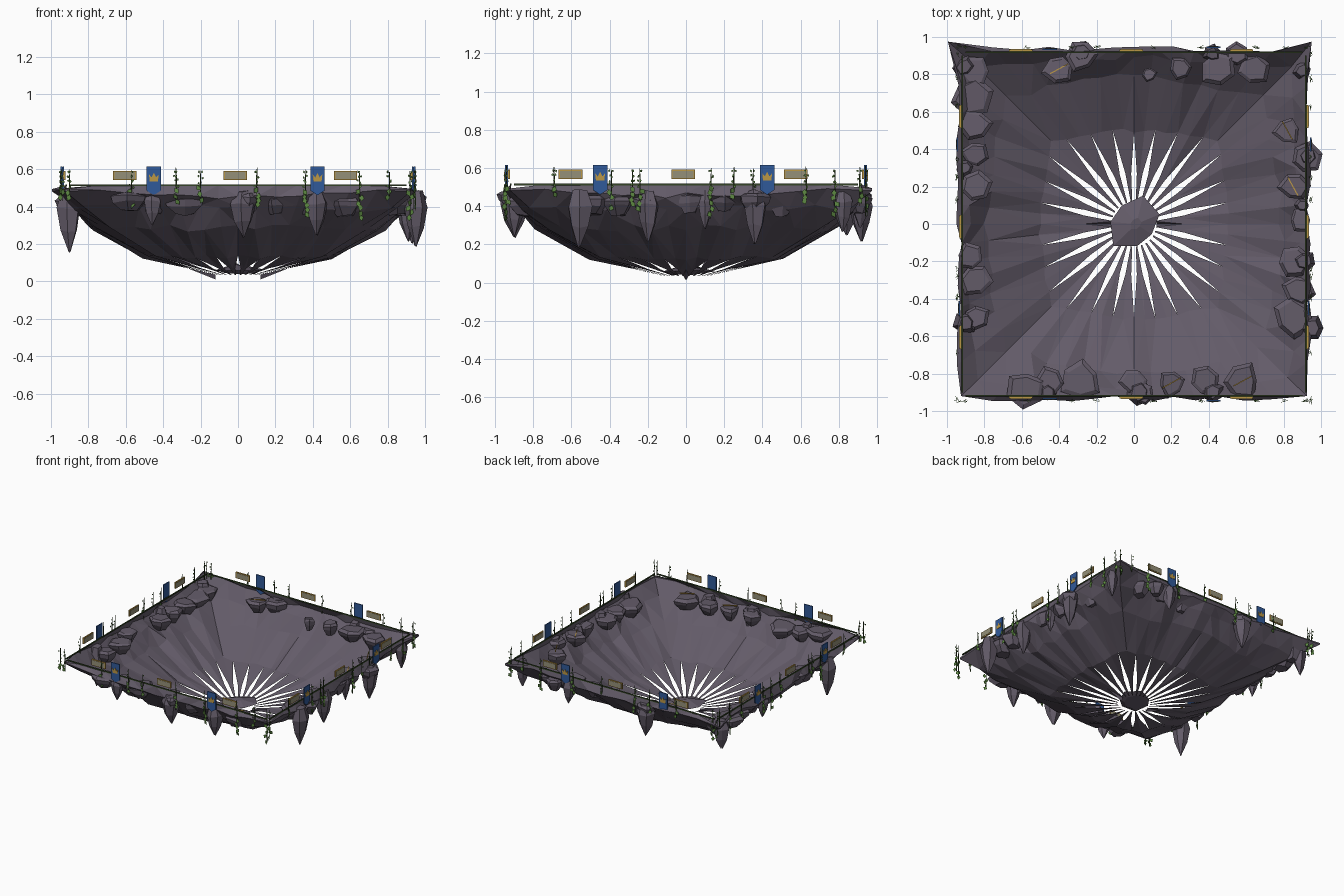
import bpy, bmesh, math, random
from mathutils import Matrix, Vector

random.seed(4)
cube = bpy.data.objects.get("Cube")
if cube:
    bpy.data.objects.remove(cube, do_unlink=True)


def material(name, rgb):
    m = bpy.data.materials.new(name)
    m.use_nodes = True
    m.diffuse_color = (*rgb, 1)
    m.node_tree.nodes["Principled BSDF"].inputs["Base Color"].default_value = (*rgb, 1)
    return m


ROCK = material("slate rock", (0.125, 0.105, 0.14))
BLUE = material("banner blue", (0.03, 0.1, 0.32))
GOLD = material("gold", (0.5, 0.31, 0.06))
TAN = material("plaque tan", (0.3, 0.28, 0.19))
STEM = material("vine stem", (0.035, 0.06, 0.02))
LEAF = material("leaf green", (0.11, 0.25, 0.055))


def finish(bm, name, mats, recalc=True):
    if recalc:
        bmesh.ops.recalc_face_normals(bm, faces=bm.faces)
    mesh = bpy.data.meshes.new(name)
    bm.to_mesh(mesh)
    bm.free()
    for m in mats:
        mesh.materials.append(m)
    ob = bpy.data.objects.new(name, mesh)
    bpy.context.collection.objects.link(ob)


def jit(a):
    return random.uniform(-a, a)


def side(k, x=0, out=0.93, z=0):
    # frame on rim side k, local -y facing outward
    return Matrix.Rotation(k * math.pi / 2, 4, "Z") @ Matrix.Translation((x, -out, z))


def aligned(k, x):
    # same world position on opposite sides
    return x if k < 2 else -x


def prism(bm, pts, y0, y1, mat, index=0):
    # extrude an xz outline from y0 to y1
    a = [bm.verts.new(mat @ Vector((x, y0, z))) for x, z in pts]
    b = [bm.verts.new(mat @ Vector((x, y1, z))) for x, z in pts]
    n = len(pts)
    faces = [bm.faces.new(a), bm.faces.new(b[::-1])]
    faces += [bm.faces.new((a[i], b[i], b[(i + 1) % n], a[(i + 1) % n])) for i in range(n)]
    for f in faces:
        f.material_index = index


def rect(w, z0, z1):
    return [(-w / 2, z0), (w / 2, z0), (w / 2, z1), (-w / 2, z1)]


def lathe_rock(bm, rings, sides, mat, rough):
    # rings of (dx, z, radius); faceted, irregular, capped
    turn = random.random()
    wob = [1 + jit(rough) for _ in range(sides)]
    loops = []
    for dx, z, r in rings:
        loops.append([bm.verts.new(mat @ Vector((
            dx + r * wob[i] * math.cos(turn + math.tau * i / sides),
            r * wob[i] * math.sin(turn + math.tau * i / sides),
            z + jit(0.008)))) for i in range(sides)])
    for lo, hi in zip(loops, loops[1:]):
        for i in range(sides):
            j = (i + 1) % sides
            bm.faces.new((lo[i], lo[j], hi[j], hi[i]))
    bm.faces.new(loops[0])
    bm.faces.new(loops[-1])


# Bowl shell: (half size, height, squareness, roughness), rounder lower down
RINGS = [(0.915, 0.515, 1, 0), (0.935, 0.455, 1, 0.015), (0.885, 0.39, 0.8, 0.02),
         (0.79, 0.285, 0.5, 0.02), (0.5, 0.13, 0.65, 0.012)]
FINGERS = [(0.27, 0.07, 0.3, 0.5), (0.12, 0.035, 0, 0.3)]
SECTORS = 28
COLS = SECTORS * 2


def ring_point(a, s, z, q):
    c, d = math.cos(a), math.sin(a)
    k = s * (1 - q + q / max(abs(c), abs(d)))
    return Vector((c * k, d * k, z))


bm = bmesh.new()
grid = []
for s, z, q, rough in RINGS:
    row = []
    for i in range(COLS):
        p = ring_point(math.tau * i / COLS, s + jit(rough), z + jit(rough), q)
        off = abs(i % (COLS // 4) - COLS // 8)
        if s > 0.9:
            # the lip thins out into sharp corners
            p.z += max(0, 1 - off / 4) * (0.5 - p.z) * (z < 0.5)
            if off == 0:
                p.x = math.copysign(0.925, p.x)
                p.y = -0.92
                if i < COLS / 2:
                    p.x, p.y = (-0.995 if p.x < 0 else 0.95), 0.975
                p.z = z * 0.2 + 0.39
        row.append(bm.verts.new(p))
    grid.append(row)
for a, b in zip(grid, grid[1:]):
    for i in range(COLS):
        j = (i + 1) % COLS
        bm.faces.new((a[i], a[j], b[j], b[i]))
# Tapered fingers toward the middle; the two along x stay joined and dip lowest
for k in range(SECTORS):
    mid = 2 * k + 1
    prev = [grid[-1][2 * k], grid[-1][mid], grid[-1][(mid + 1) % COLS]]
    for s, z, q, keep in FINGERS:
        row = []
        for t in (-1, 0, 1):
            edge = (mid + t) % (COLS // 2) == 0
            a = math.tau * (mid + t * (1 if edge else keep)) / COLS
            row.append(bm.verts.new(ring_point(a, s, 0.01 if edge and s < 0.2 else z, q)))
        for c in (0, 1):
            bm.faces.new((prev[c], prev[c + 1], row[c + 1], row[c]))
        prev = row
bmesh.ops.triangulate(bm, faces=bm.faces)
for f in bm.faces:
    f.normal_update()
    if f.normal.z < 0:
        f.normal_flip()
finish(bm, "bowl_shell", [ROCK], recalc=False)

# Keystone at the bottom of the bowl
bm = bmesh.new()
lathe_rock(bm, [(0, 0.045, 0.09), (0, 0.06, 0.135), (0.01, 0.09, 0.03)], 7, Matrix(), 0.2)
finish(bm, "bottom_keystone", [ROCK])

# Boulders along the rim: position along side, distance out, radius
BOULDERS = [
    [(-0.45, 0.84, 0.07), (-0.28, 0.84, 0.1), (0.0, 0.84, 0.07), (0.2, 0.85, 0.07),
     (0.38, 0.83, 0.08), (0.58, 0.84, 0.09), (-0.58, 0.88, 0.09), (0.05, 0.91, 0.06)],
    [(-0.5, 0.85, 0.1), (-0.35, 0.88, 0.08), (-0.2, 0.85, 0.09), (0.2, 0.86, 0.08),
     (0.35, 0.92, 0.08), (0.5, 0.82, 0.07), (0.02, 0.89, 0.06)],
    [(-0.64, 0.83, 0.09), (-0.45, 0.83, 0.09), (-0.25, 0.83, 0.06), (0.4, 0.83, 0.08),
     (0.28, 0.9, 0.08), (-0.55, 0.91, 0.06), (-0.08, 0.8, 0.04)],
    [(-0.82, 0.85, 0.08), (-0.68, 0.87, 0.1), (-0.53, 0.85, 0.08), (-0.37, 0.85, 0.07),
     (-0.2, 0.85, 0.09), (0.18, 0.88, 0.07), (0.3, 0.85, 0.08), (0.5, 0.85, 0.07)],
]
bm = bmesh.new()
for k, row in enumerate(BOULDERS):
    for x, out, r in row:
        lathe_rock(bm, [(0, -0.05, r * 0.5), (0, 0.0, r * 0.95), (0, 0.03, r * 1.05),
                        (0, 0.045, r * 0.8)], 6, side(k, x, out, 0.415 + jit(0.015)), 0.2)
finish(bm, "rim_boulders", [ROCK])

# Gold veins lying on a few boulders
bm = bmesh.new()
for k, x, out in [(0, 0.2, 0.85), (0, 0.58, 0.84), (1, 0.2, 0.85), (1, 0.5, 0.82), (2, 0.4, 0.83)]:
    m = side(k, x, out, 0.467) @ Matrix.Rotation(0.5, 4, "Z")
    prism(bm, rect(0.11, 0, 0.008), -0.003, 0.003, m)
finish(bm, "gold_veins", [GOLD])

# Hanging rock spikes: side, along, tip height, radius, distance out
SPIKES = [
    (0, -0.46, 0.30, 0.05, 0.90), (0, 0.03, 0.24, 0.07, 0.90), (0, 0.42, 0.25, 0.06, 0.90),
    (1, -0.56, 0.19, 0.07, 0.95), (1, -0.2, 0.22, 0.065, 0.91), (1, 0.1, 0.28, 0.04, 0.90),
    (1, 0.36, 0.21, 0.065, 0.93), (1, 0.82, 0.27, 0.05, 0.90),
    (2, 0.28, 0.22, 0.07, 0.92), (2, -0.42, 0.29, 0.05, 0.91),
    (3, 0.53, 0.16, 0.065, 0.90), (3, -0.3, 0.3, 0.045, 0.90), (3, -0.84, 0.25, 0.06, 0.91),
]
bm = bmesh.new()
for k, x, tip, r, out in SPIKES:
    h = 0.48 - tip
    lathe_rock(bm, [(0, 0.48, r * 0.6), (0, 0.48 - h * 0.28, r),
                    (0, 0.48 - h * 0.65, r * 0.7), (0, tip, r * 0.1)],
               6, side(k, x, out), 0.15)
finish(bm, "hanging_spikes", [ROCK])

# Banners with a crown plate, and framed plaques, repeated on each side
CROWN = [(-0.022, 0.535), (0.022, 0.535), (0.026, 0.572), (0.012, 0.556),
         (0, 0.58), (-0.012, 0.556), (-0.026, 0.572)]
banners, plaques = bmesh.new(), bmesh.new()
for k in range(4):
    for x in (-0.45, 0.425):
        m = side(k, aligned(k, x), 0.945 if x > 0 else 0.935)
        prism(banners, [(-0.038, 0.615), (-0.038, 0.485), (0, 0.46), (0.038, 0.485),
                        (0.038, 0.615)], -0.004, 0.004, m)
        prism(banners, CROWN, -0.007, -0.004, m, 1)
    for x in (-0.605, -0.015, 0.575):
        m = side(k, aligned(k, x), 0.928)
        prism(plaques, rect(0.124, 0.541, 0.591), -0.005, 0.005, m)
        prism(plaques, rect(0.11, 0.547, 0.585), -0.007, 0.007, m, 1)
finish(banners, "crown_banners", [BLUE, GOLD])
finish(plaques, "rim_plaques", [GOLD, TAN])

# Vines: a runner along each rim edge, thin stems, and leaves on the hanging part
VINES = [(-0.94, -0.9, -0.57, -0.33, -0.2, 0.1, 0.36, 0.65, 0.81, 0.92),
         (-0.94, -0.69, -0.39, -0.28, -0.24, 0.13, 0.25, 0.35, 0.63, 0.78, 0.91)]
bm = bmesh.new()
for k in range(4):
    prism(bm, rect(1.8, 0.509, 0.518), -0.004, 0.004, side(k, 0, 0.917))
    for x in VINES[k % 2]:
        low = random.uniform(0.33, 0.46)
        m = side(k, aligned(k, x), 0.94)
        prism(bm, [(-0.003, 0.61), (0.003, 0.52), (0.002, low), (-0.002, low),
                   (-0.003, 0.52)], -0.002, 0.002, m)
        z = 0.585
        while z > low:
            s = 0.006 if z > 0.5 else 0.014
            lm = m @ Matrix.Translation((jit(0.012), -0.006 + jit(0.006), z))
            lm = lm @ Matrix.Rotation(jit(0.7), 4, "Z") @ Matrix.Rotation(jit(0.8), 4, "Y")
            prism(bm, [(0, s * 1.3), (s, 0), (0, -s * 1.3), (-s, 0)], -0.001, 0.001, lm, 1)
            z -= random.uniform(0.02, 0.034)
finish(bm, "rim_vines", [STEM, LEAF])
